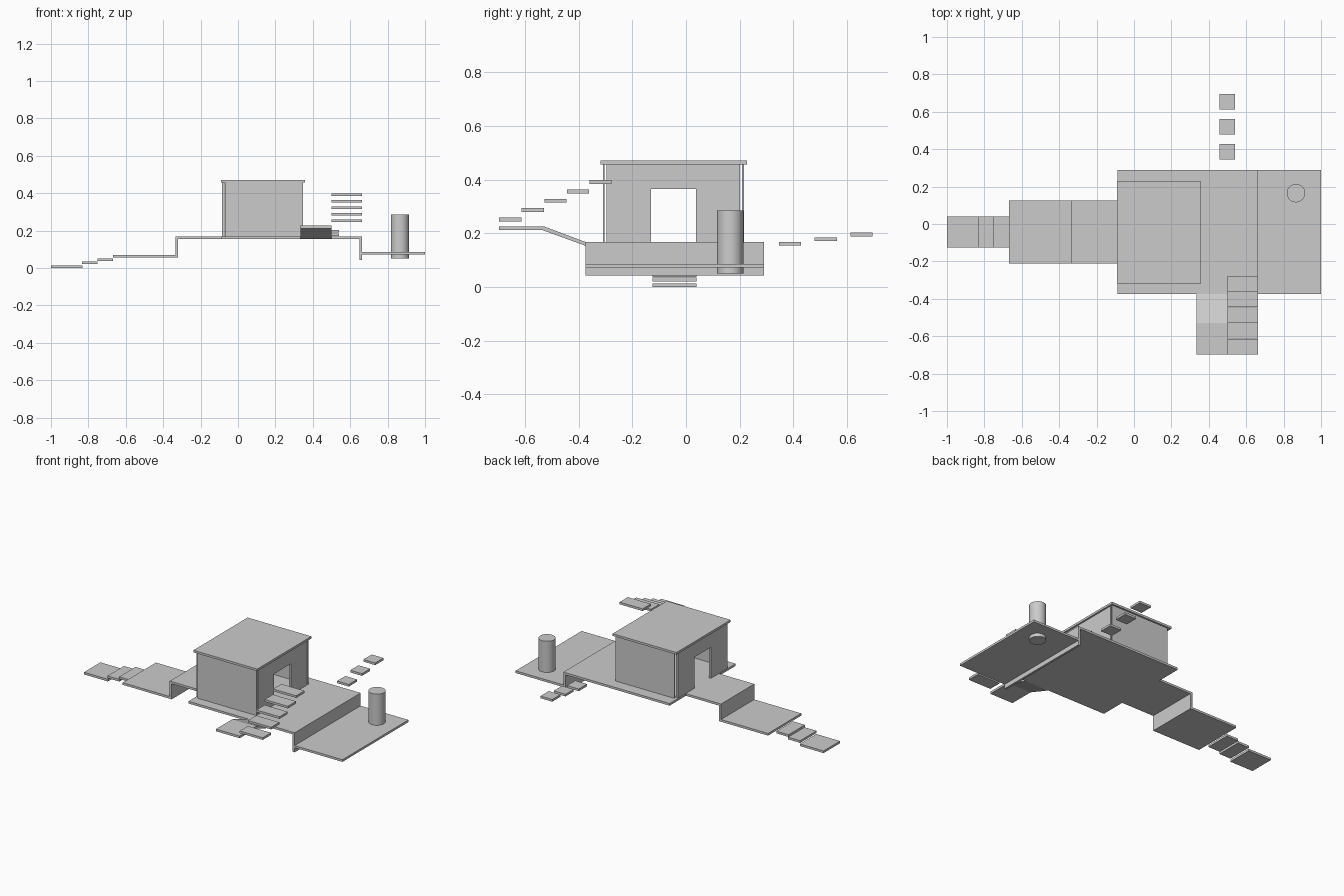
import bpy, bmesh
from mathutils import Vector

if "Cube" in bpy.data.objects:
    bpy.data.objects.remove(bpy.data.objects["Cube"])


def prism(name, pts, offset):
    """Extrude a planar outline along an offset vector."""
    bm = bmesh.new()
    face = bm.faces.new([bm.verts.new(p) for p in pts])
    ext = bmesh.ops.extrude_face_region(bm, geom=[face], use_keep_orig=True)
    verts = [g for g in ext["geom"] if isinstance(g, bmesh.types.BMVert)]
    bmesh.ops.translate(bm, verts=verts, vec=Vector(offset))
    bmesh.ops.recalc_face_normals(bm, faces=bm.faces)
    mesh = bpy.data.meshes.new(name)
    bm.to_mesh(mesh)
    bm.free()
    obj = bpy.data.objects.new(name, mesh)
    bpy.context.collection.objects.link(obj)
    return obj


def box(name, x0, x1, y0, y1, z0, z1):
    return prism(name, [(x0, y0, z0), (x1, y0, z0), (x1, y1, z0), (x0, y1, z0)],
                 (0, 0, z1 - z0))


T = 0.014        # slab thickness
DECK = 0.168     # deck top

# Main deck with its narrower extension to the left
deck = [(0.663, -0.375), (0.663, 0.29), (-0.087, 0.29), (-0.087, 0.125),
        (-0.335, 0.125), (-0.335, -0.21), (-0.087, -0.21), (-0.087, -0.375)]
prism("deck", [(x, y, DECK - T) for x, y in deck], (0, 0, T))

# Risers and lower platforms at both ends
box("left_riser", -0.335, -0.321, -0.21, 0.125, 0.055, DECK - T)
box("left_platform", -0.667, -0.321, -0.21, 0.125, 0.055, 0.069)
box("right_riser", 0.649, 0.663, -0.375, 0.29, 0.043, DECK - T)
box("right_platform", 0.655, 1.0, -0.375, 0.29, 0.072, 0.086)

# Steps down from the left platform
for i, (x0, x1, z) in enumerate([(-0.752, -0.667, 0.037),
                                 (-0.834, -0.75, 0.021), (-1.0, -0.832, 0.0)]):
    box(f"entry_step_{i}", x0, x1, -0.125, 0.04, z, z + T)

# Floating steps behind the deck
for i in range(3):
    y, z = 0.346 + 0.1335 * i, 0.154 + 0.0175 * i
    box(f"back_step_{i}", 0.457, 0.54, y, y + 0.083, z, z + T)

# Ramp rising to a small landing at the front
ramp = [(-0.375, DECK), (-0.53, 0.226), (-0.697, 0.226),
        (-0.697, 0.212), (-0.535, 0.212), (-0.375, DECK - T)]
prism("ramp_landing", [(0.333, y, z) for y, z in ramp], (0.167, 0, 0))

# Floating stair climbing beside the ramp
for i in range(5):
    y, z = -0.697 + 0.0842 * i, 0.245 + 0.0348 * i
    box(f"stair_step_{i}", 0.5, 0.663, y, y + 0.083, z, z + T)

# House: plain front and back walls, side walls with doorways, flat roof
TOP = 0.457
box("front_wall", -0.07, 0.347, -0.31, -0.303, DECK, TOP)
box("back_wall", -0.07, 0.347, 0.209, 0.217, DECK, TOP)
side = [(-0.296, DECK), (-0.13, DECK), (-0.13, 0.366), (0.037, 0.366),
        (0.037, DECK), (0.201, DECK), (0.201, TOP), (-0.296, TOP)]
for name, x in (("left_wall", -0.085), ("right_wall", 0.333)):
    prism(name, [(x, y, z) for y, z in side], (T, 0, 0))
box("roof", -0.092, 0.358, -0.318, 0.228, TOP, 0.471)

# Round column through the right platform
bpy.ops.mesh.primitive_cylinder_add(vertices=48, radius=0.049, depth=0.235,
                                    location=(0.866, 0.165, 0.168))
bpy.context.object.name = "column"
bpy.ops.object.shade_smooth_by_angle()
